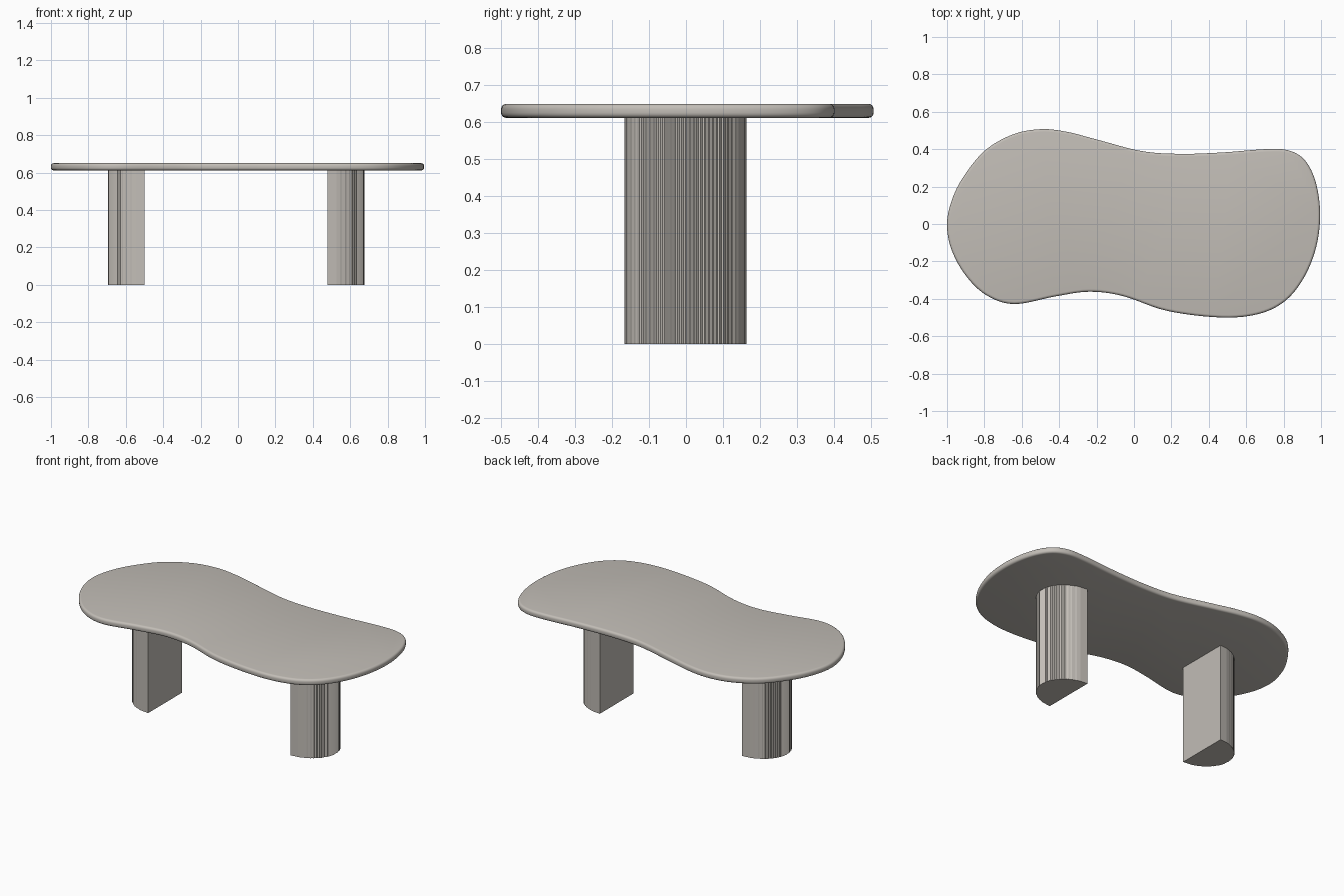
import bpy, bmesh, math
from mathutils import Vector

if "Cube" in bpy.data.objects:
    bpy.data.objects.remove(bpy.data.objects["Cube"])

stone = bpy.data.materials.new("warm grey")
stone.diffuse_color = (0.54, 0.51, 0.47, 1)
stone.use_nodes = True
stone.node_tree.nodes["Principled BSDF"].inputs["Base Color"].default_value = stone.diffuse_color


def prism(name, pts, z0, z1, bevel=0):
    """Extrude a closed outline (counter-clockwise) from z0 to z1."""
    bm = bmesh.new()
    face = bm.faces.new([bm.verts.new((x, y, z0)) for x, y in pts])
    ret = bmesh.ops.extrude_face_region(bm, geom=[face])
    top = [v for v in ret["geom"] if isinstance(v, bmesh.types.BMVert)]
    bmesh.ops.translate(bm, verts=top, vec=(0, 0, z1 - z0))
    bmesh.ops.recalc_face_normals(bm, faces=bm.faces)
    if bevel:
        rims = [e for e in bm.edges if abs(e.verts[0].co.z - e.verts[1].co.z) < 1e-6]
        bmesh.ops.bevel(bm, geom=rims, offset=bevel, segments=4, profile=0.5, affect='EDGES')
    me = bpy.data.meshes.new(name)
    bm.to_mesh(me)
    bm.free()
    me.materials.append(stone)
    ob = bpy.data.objects.new(name, me)
    bpy.context.collection.objects.link(ob)
    return ob


def smooth_loop(ctrl, steps=6):
    """Closed Catmull-Rom curve through the control points."""
    p = [Vector(c) for c in ctrl]
    n, out = len(p), []
    for i in range(n):
        a, b, c, d = (p[(i + k) % n] for k in (-1, 0, 1, 2))
        for s in range(steps):
            t = s / steps
            q = 0.5 * (2 * b + (c - a) * t + (2 * a - 5 * b + 4 * c - d) * t * t
                       + (3 * b - a - 3 * c + d) * t ** 3)
            out.append((q.x, q.y))
    return out


# Free-form table top with rounded rim
outline = [(-1, -0.01), (-0.975, -0.14), (-0.9, -0.275), (-0.79, -0.38), (-0.64, -0.428),
           (-0.42, -0.387), (-0.24, -0.362), (-0.06, -0.385), (0.18, -0.465), (0.47, -0.5),
           (0.67, -0.48), (0.81, -0.41), (0.91, -0.285), (0.975, -0.12), (0.995, 0.06),
           (0.97, 0.23), (0.91, 0.345), (0.82, 0.395), (0.7, 0.4), (0.48, 0.383),
           (0.25, 0.375), (0.04, 0.39), (-0.2, 0.452), (-0.36, 0.493), (-0.5, 0.507),
           (-0.65, 0.478), (-0.8, 0.39), (-0.92, 0.24), (-0.98, 0.11)]
top = prism("table_top", smooth_loop(outline), 0.612, 0.65, 0.014)
bpy.context.view_layer.objects.active = top
top.select_set(True)
bpy.ops.object.shade_smooth_by_angle(angle=math.radians(35))


# Half-oval legs: flat inner face, finely fluted outer face
def leg(name, flat_x, depth, side, half=0.165, ribs=32):
    pts = []
    n = ribs * 2
    for i in range(n + 1):
        t = -1 + 2 * i / n
        x = depth * math.sqrt(max(0, 1 - t * t))
        if i % 2 and 1 < i < n - 1:
            x -= 0.004
        pts.append((flat_x + side * x, half * t - 0.002))
    return prism(name, pts, 0, 0.615)


leg("left_leg", -0.50, 0.195, -1)
leg("right_leg", 0.478, 0.197, 1)
